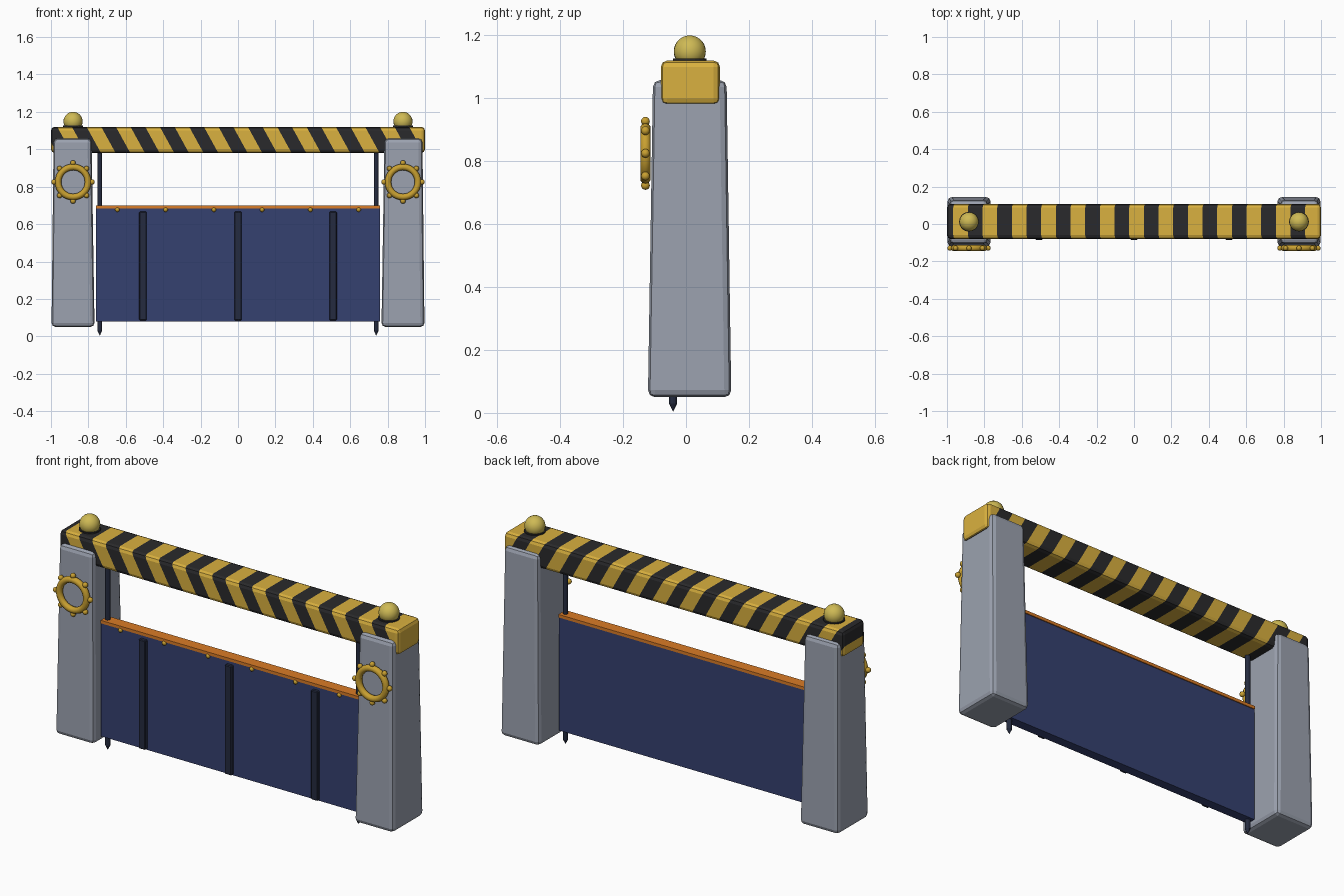
import bpy, bmesh, math
from mathutils import Vector, Matrix

if "Cube" in bpy.data.objects:
    bpy.data.objects.remove(bpy.data.objects["Cube"])


def mat(name, r, g, b):
    m = bpy.data.materials.new(name)
    m.diffuse_color = (r, g, b, 1)
    m.use_nodes = True
    m.node_tree.nodes["Principled BSDF"].inputs["Base Color"].default_value = m.diffuse_color
    return m


YELLOW = mat("hazard yellow", 0.70, 0.44, 0.05)
BLACK = mat("hazard black", 0.023, 0.023, 0.025)
GREY = mat("pillar grey", 0.33, 0.36, 0.43)
NAVY = mat("panel navy", 0.036, 0.052, 0.16)
DARK = mat("dark navy", 0.018, 0.024, 0.05)
ORANGE = mat("trim orange", 0.70, 0.20, 0.02)
GOLD = mat("gold", 0.58, 0.35, 0.03)
LAMP = mat("lamp yellow", 0.62, 0.49, 0.09)


def finish(name, bm, mats, smooth=False):
    bmesh.ops.recalc_face_normals(bm, faces=bm.faces)
    me = bpy.data.meshes.new(name)
    bm.to_mesh(me)
    bm.free()
    for m in mats:
        me.materials.append(m)
    ob = bpy.data.objects.new(name, me)
    bpy.context.collection.objects.link(ob)
    for p in me.polygons:
        p.use_smooth = smooth
    return ob


def box_bm(lo, hi, bevel=0, segs=1, top=None):
    """Box from lo to hi; top = (lo_xy, hi_xy) gives a tapered upper end."""
    bm = bmesh.new()
    bmesh.ops.create_cube(bm, size=1)
    for v in bm.verts:
        up = v.co.z > 0
        a, b = top if (top and up) else (lo, hi)
        v.co = Vector((b[0] if v.co.x > 0 else a[0],
                       b[1] if v.co.y > 0 else a[1],
                       hi[2] if up else lo[2]))
    if bevel:
        bmesh.ops.bevel(bm, geom=bm.edges[:], offset=bevel, segments=segs,
                        profile=0.5, affect='EDGES')
    return bm


def ball(bm, loc, r, u=16, v=10):
    bmesh.ops.create_uvsphere(bm, u_segments=u, v_segments=v, radius=r,
                              matrix=Matrix.Translation(loc))


def cone(bm, loc, r1, r2, depth, segs=12):
    bmesh.ops.create_cone(bm, cap_ends=True, segments=segs, radius1=r1, radius2=r2,
                          depth=depth, matrix=Matrix.Translation(loc))


# striped cross beam: cut by slanted planes, coloured by band number
K, HALF, START, TOP = 0.55, 0.0784, -0.104, 1.12
bm = box_bm((-1, -0.08, 0.98), (1, 0.108, TOP), 0.02, 2)
for i in range(-14, 17):
    x = START + i * HALF
    bmesh.ops.bisect_plane(bm, geom=bm.verts[:] + bm.edges[:] + bm.faces[:],
                           plane_co=(x, 0, TOP), plane_no=Vector((1, 0, K)).normalized())
for f in bm.faces:
    c = f.calc_center_median()
    band = math.floor((c.x + K * (c.z - TOP) - START) / HALF)
    f.material_index = 1 if band % 2 == 0 and c.x < 0.99 else 0
finish("striped_beam", bm, [YELLOW, BLACK])

for s, side in ((-1, "left"), (1, "right")):
    # tapered pillar
    xs = sorted((s * 0.997, s * 0.767))
    xt = sorted((s * 0.986, s * 0.783))
    finish(side + "_pillar",
           box_bm((xs[0], -0.121, 0.05), (xs[1], 0.144, 1.058), 0.022, 2,
                  ((xt[0], -0.105), (xt[1], 0.129))), [GREY])

    # lamp ball and collar
    bm = bmesh.new()
    ball(bm, (s * 0.882, 0.012, 1.149), 0.051, 24, 14)
    finish(side + "_lamp", bm, [LAMP], True)
    bm = bmesh.new()
    cone(bm, (s * 0.882, 0.012, 1.118), 0.053, 0.053, 0.016, 20)
    finish(side + "_lamp_collar", bm, [BLACK])

    # ring with eight studs on the pillar front
    bpy.ops.mesh.primitive_torus_add(
        location=(s * 0.882, -0.129, 0.825), rotation=(math.pi / 2, 0, 0),
        major_radius=0.08, minor_radius=0.017, major_segments=32, minor_segments=10)
    ring = bpy.context.object
    ring.name = side + "_ring"
    ring.data.materials.append(GOLD)
    bpy.ops.object.shade_smooth()
    bm = bmesh.new()
    for i in range(8):
        a = i * math.pi / 4
        ball(bm, (s * 0.882 + 0.102 * math.cos(a), -0.129, 0.825 + 0.102 * math.sin(a)),
             0.014, 12, 8)
    finish(side + "_ring_studs", bm, [GOLD], True)

    # pointed guide pole
    bm = bmesh.new()
    cone(bm, (s * 0.739, -0.041, 0.515), 0.013, 0.013, 0.97)
    cone(bm, (s * 0.739, -0.041, 0.0175), 0.001, 0.013, 0.025)
    finish(side + "_guide_pole", bm, [DARK])

# hanging panel and its orange top trim
finish("panel", box_bm((-0.76, -0.066, 0.08), (0.76, -0.016, 0.686)), [NAVY])
finish("panel_top_trim", box_bm((-0.76, -0.071, 0.684), (0.76, -0.011, 0.70)), [ORANGE])

# vertical ribs
for i, x in enumerate((-0.508, 0, 0.508)):
    finish("rib_%d" % (i + 1),
           box_bm((x - 0.02, -0.085, 0.085), (x + 0.02, -0.06, 0.667), 0.004), [DARK])

# rivets under the trim
bm = bmesh.new()
for i in range(6):
    ball(bm, (-0.645 + i * 0.258, -0.067, 0.677), 0.012, 12, 8)
finish("rivets", bm, [GOLD], True)
